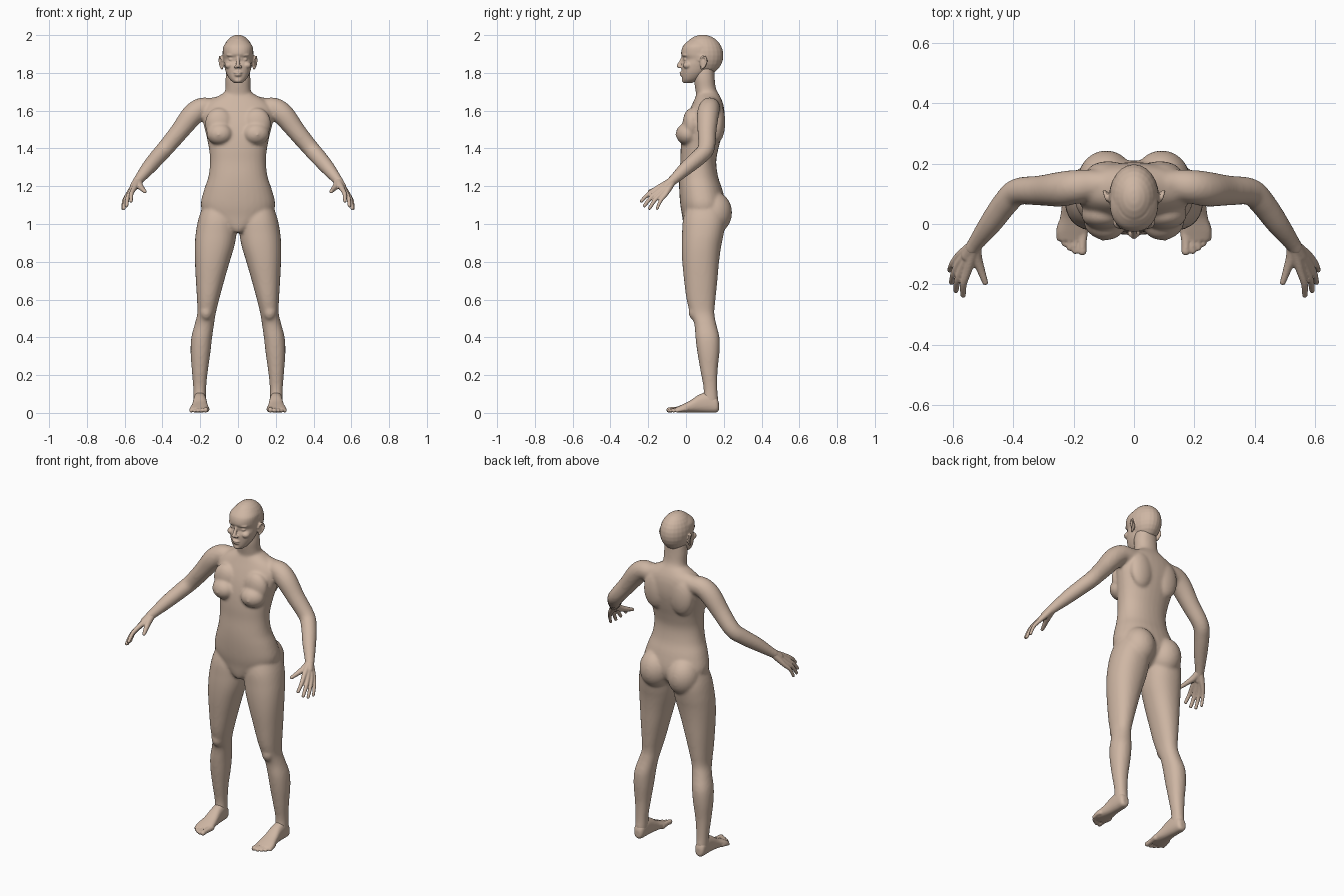
import bpy, bmesh, math
from mathutils import Vector, Matrix


def refine(rows, n=4):
    """Catmull-Rom interpolation of rows of numbers."""
    out = []
    for i in range(len(rows) - 1):
        a, b, c, d = rows[max(i - 1, 0)], rows[i], rows[i + 1], rows[min(i + 2, len(rows) - 1)]
        for k in range(n):
            t = k / n
            out.append([0.5 * (2 * q + (r - p) * t + (2 * p - 5 * q + 4 * r - s) * t * t
                               + (3 * q - p - 3 * r + s) * t ** 3) for p, q, r, s in zip(a, b, c, d)])
    return out + [list(rows[-1])]


def skin(bm, rings):
    """Bridge rings of points into a closed shell."""
    vr = [[bm.verts.new(p) for p in ring] for ring in rings]
    n = len(vr[0])
    for a, b in zip(vr, vr[1:]):
        for i in range(n):
            bm.faces.new((a[i], a[(i + 1) % n], b[(i + 1) % n], b[i]))
    bm.faces.new(vr[0][::-1])
    bm.faces.new(vr[-1])


def loft(bm, rows, axis='Z', e=2.2, n=32):
    """Rows: position along axis, then min/max of the two cross directions."""
    rings = []
    for h, u0, u1, v0, v1 in refine(rows):
        ring = []
        for i in range(n):
            c, s = math.cos(math.tau * i / n), math.sin(math.tau * i / n)
            u = (u0 + u1) / 2 + (u1 - u0) / 2 * math.copysign(abs(c) ** (2 / e), c)
            v = (v0 + v1) / 2 + (v1 - v0) / 2 * math.copysign(abs(s) ** (2 / e), s)
            ring.append((u, v, h) if axis == 'Z' else (u, h, v))
        rings.append(ring)
    skin(bm, rings)


def ball(bm, c, r, tilt=0):
    m = Matrix.Translation(c) @ Matrix.Rotation(tilt, 4, 'Z') @ Matrix.Diagonal((*r, 1))
    bmesh.ops.create_uvsphere(bm, u_segments=24, v_segments=14, radius=1, matrix=m)


def tube(bm, rows, n=20):
    """Rows: x, y, z, radius; ends are rounded."""
    pts = refine(rows)
    rings, q, last = [], None, None
    for i, p in enumerate(pts):
        t = (Vector(pts[min(i + 1, len(pts) - 1)][:3]) - Vector(pts[max(i - 1, 0)][:3])).normalized()
        q = t.to_track_quat('Z', 'Y') if q is None else last.rotation_difference(t) @ q
        last = t
        rings.append([Vector(p[:3]) + q @ Vector((p[3] * math.cos(math.tau * k / n),
                                                  p[3] * math.sin(math.tau * k / n), 0)) for k in range(n)])
    skin(bm, rings)
    for p in (pts[0], pts[-1]):
        ball(bm, p[:3], (p[3],) * 3)


def mirror(bm):
    geo = bmesh.ops.duplicate(bm, geom=bm.verts[:] + bm.edges[:] + bm.faces[:])['geom']
    bmesh.ops.scale(bm, vec=(-1, 1, 1), verts=[g for g in geo if isinstance(g, bmesh.types.BMVert)])


def finish(name, bm, voxel, smooth):
    bmesh.ops.recalc_face_normals(bm, faces=bm.faces[:])
    me = bpy.data.meshes.new(name)
    bm.to_mesh(me)
    bm.free()
    ob = bpy.data.objects.new(name, me)
    bpy.context.collection.objects.link(ob)
    me.materials.append(skin_mat)
    for p in me.polygons:
        p.use_smooth = True
    r = ob.modifiers.new("fuse", 'REMESH')
    r.mode, r.voxel_size, r.use_smooth_shade = 'VOXEL', voxel, True
    s = ob.modifiers.new("soften", 'SMOOTH')
    s.factor, s.iterations = 0.5, smooth


skin_mat = bpy.data.materials.new("skin")
skin_mat.diffuse_color = (0.62, 0.47, 0.37, 1)

# body: legs, arms, breasts and buttocks on one side, then mirrored
bm = bmesh.new()
loft(bm, [(1.11, .03, .18, .01, .19), (1.03, .006, .209, -.015, .21), (.95, .008, .224, -.021, .2),
          (.88, .02, .229, -.023, .186), (.8, .044, .228, -.02, .175), (.7, .073, .223, -.01, .166),
          (.6, .1, .217, .003, .156), (.53, .117, .215, .022, .15), (.47, .127, .229, .044, .16),
          (.4, .137, .247, .05, .177), (.32, .146, .251, .06, .177), (.22, .16, .244, .077, .167),
          (.13, .169, .237, .093, .166), (.07, .17, .236, .09, .17), (.03, .174, .234, .09, .172)])
tube(bm, [(.04, .13, 1.66, .035), (.13, .13, 1.62, .05), (.195, .123, 1.612, .056), (.245, .115, 1.573, .058),
          (.31, .111, 1.49, .05), (.385, .107, 1.4, .045), (.425, .07, 1.355, .043), (.475, .002, 1.297, .038),
          (.525, -.065, 1.235, .027), (.535, -.08, 1.222, .026)])
ball(bm, (.098, .005, 1.477), (.07, .058, .058), .25)
ball(bm, (.1, .03, 1.53), (.075, .048, .085))
ball(bm, (.102, -.05, 1.474), (.009, .008, .009))
ball(bm, (.092, .147, 1.06), (.094, .097, .112))
ball(bm, (.085, .165, 1.54), (.075, .043, .11))
ball(bm, (.168, .045, .535), (.034, .032, .045))
mirror(bm)
# torso and neck on the centre line
loft(bm, [(.955, -.03, .03, 0, .09), (.985, -.08, .08, -.012, .15), (1.04, -.17, .17, -.02, .2),
          (1.1, -.197, .197, -.03, .21), (1.18, -.18, .18, -.036, .193), (1.25, -.157, .157, -.036, .17),
          (1.33, -.148, .148, -.03, .16), (1.4, -.154, .154, -.028, .172), (1.47, -.168, .168, -.02, .19),
          (1.54, -.185, .185, -.004, .203), (1.6, -.19, .19, .018, .203), (1.645, -.16, .16, .038, .194),
          (1.68, -.1, .1, .054, .178), (1.7, -.065, .065, .066, .165)])
loft(bm, [(1.6, -.1, .1, .06, .19), (1.68, -.075, .075, .054, .174), (1.72, -.066, .066, .048, .158),
          (1.77, -.066, .066, .042, .152), (1.83, -.06, .06, .045, .15)])
finish("body", bm, .008, 7)

# head: paired features first
bm = bmesh.new()
ball(bm, (.034, .001, 1.871), (.016, .013, .009))                    # eye
ball(bm, (.035, -.004, 1.894), (.027, .015, .008), .3)               # brow
ball(bm, (.045, .01, 1.84), (.025, .027, .02), .5)                   # cheek
ball(bm, (.013, -.03, 1.832), (.008, .012, .008))                    # nostril
ball(bm, (.084, .09, 1.852), (.008, .018, .03), -.35)                # ear
tube(bm, [(.083, .075, 1.862, .005), (.09, .082, 1.883, .006), (.096, .1, 1.884, .006),
          (.098, .108, 1.862, .006), (.092, .098, 1.836, .006), (.084, .083, 1.824, .007)], 10)
mirror(bm)
ball(bm, (0, .089, 1.893), (.083, .109, .109))                       # skull
loft(bm, [(1.746, -.02, .02, -.01, .03), (1.765, -.043, .043, -.019, .07), (1.8, -.063, .063, -.022, .11),
          (1.84, -.073, .073, -.022, .14), (1.872, -.077, .077, -.012, .16), (1.9, -.08, .08, -.026, .17),
          (1.94, -.077, .077, -.017, .15), (1.97, -.055, .055, .012, .14)])
tube(bm, [(0, -.014, 1.885, .009), (0, -.026, 1.862, .009), (0, -.038, 1.838, .012)], 14)  # nose
ball(bm, (0, -.023, 1.801), (.022, .012, .006))                      # upper lip
ball(bm, (0, -.021, 1.788), (.019, .012, .006))                      # lower lip
ball(bm, (0, -.008, 1.761), (.021, .015, .014))                      # chin
finish("head", bm, .004, 4)

# hands: each finger runs from the wrist through its knuckle to the tip
bm = bmesh.new()
wrist = Vector((.525, -.065, 1.235))
for knuckle, tip, r in [((.551, -.155, 1.187), (.566, -.235, 1.122), .0125),
                        ((.567, -.145, 1.172), (.59, -.22, 1.097), .0125),
                        ((.578, -.128, 1.163), (.604, -.193, 1.083), .012),
                        ((.583, -.108, 1.157), (.611, -.153, 1.082), .011)]:
    k, t = Vector(knuckle), Vector(tip)
    m = k.lerp(t, .5) + Vector((.006, -.003, .005))
    tube(bm, [(*wrist, .02), (*wrist.lerp(k, .55), .017), (*k, r + .0015), (*m, r - .001), (*t, r - .003)], 14)
tube(bm, [(.525, -.07, 1.228, .019), (.522, -.11, 1.205, .019), (.508, -.15, 1.188, .014),
          (.493, -.193, 1.172, .01)], 14)
tube(bm, [(.51, -.045, 1.252, .025), (*wrist, .025), (.55, -.105, 1.2, .022)])
mirror(bm)
finish("hands", bm, .004, 3)

# feet with five toes each
bm = bmesh.new()
loft(bm, [(.174, .188, .22, .012, .055), (.16, .175, .233, .002, .085), (.12, .169, .236, .001, .11),
          (.07, .165, .238, .002, .097), (.02, .159, .245, .002, .064), (-.025, .153, .256, .002, .042),
          (-.055, .16, .25, .003, .028)], 'Y', 2.4)
for i, (x, y, r) in enumerate([(.171, -.09, .0145), (.194, -.09, .0105), (.213, -.08, .01),
                               (.231, -.066, .0095), (.248, -.048, .0095)]):
    tube(bm, [(.168 + i * .018, -.015 + i * .004, .02, r + .003), (x, y + .03, .018, r),
              (x, y, r + .001, r)], 14)
mirror(bm)
finish("feet", bm, .005, 3)
